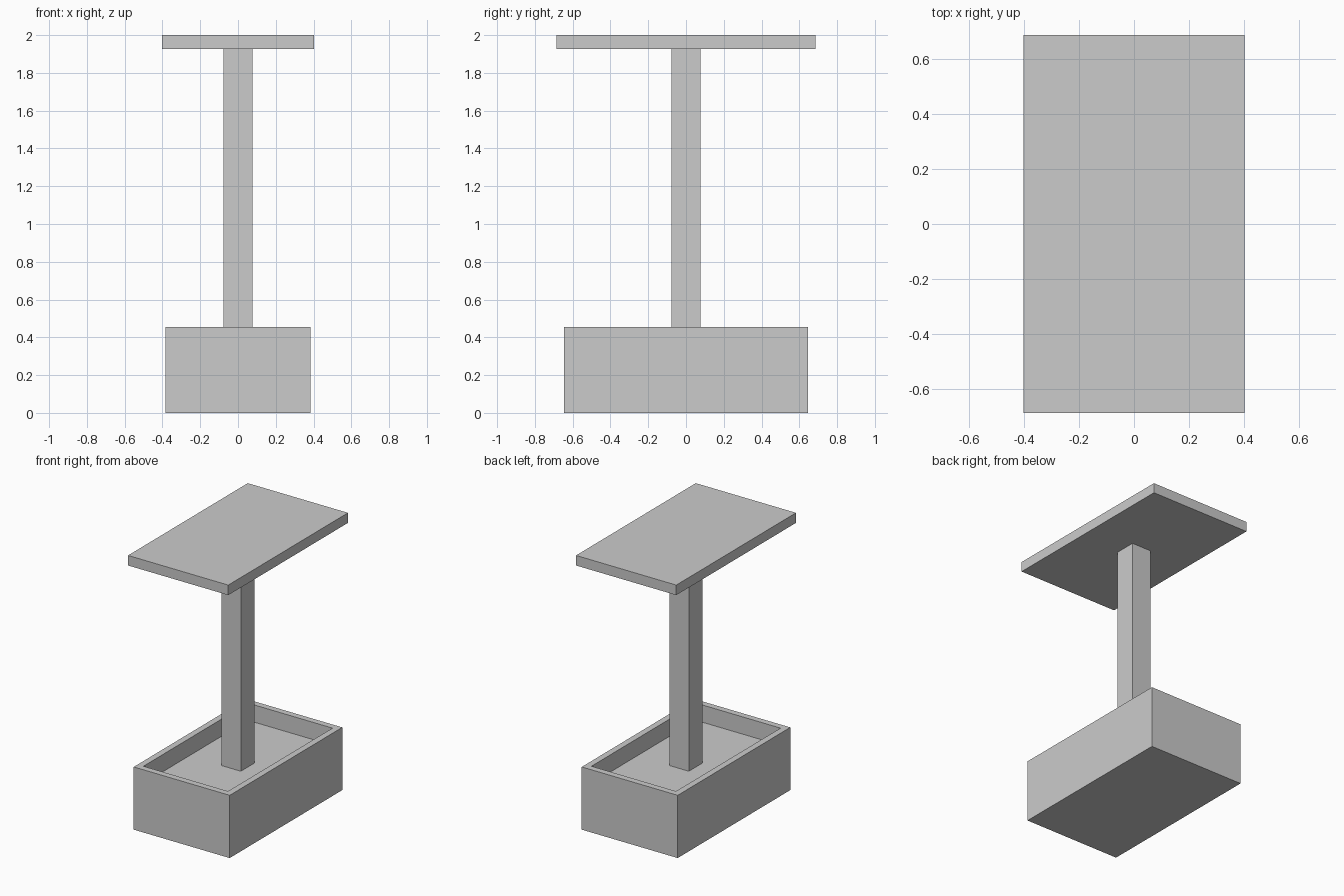
import bpy, bmesh

if "Cube" in bpy.data.objects:
    bpy.data.objects.remove(bpy.data.objects["Cube"])


def box(name, hx, hy, z0, z1):
    """Box centred on x/y with half sizes hx, hy, spanning z0 to z1."""
    bm = bmesh.new()
    bmesh.ops.create_cube(bm, size=2.0)
    for v in bm.verts:
        v.co = (v.co.x * hx, v.co.y * hy, z1 if v.co.z > 0 else z0)
    mesh = bpy.data.meshes.new(name)
    bm.to_mesh(mesh)
    bm.free()
    obj = bpy.data.objects.new(name, mesh)
    bpy.context.collection.objects.link(obj)
    return obj


FLOOR = 0.33

# Planter-like base with an inset, sunken top
base = box("base_tray", 0.385, 0.645, 0.0, 0.455)
bm = bmesh.new()
bm.from_mesh(base.data)
bm.normal_update()
top = max(bm.faces, key=lambda f: f.calc_center_median().z)
bmesh.ops.inset_region(bm, faces=[top], thickness=0.065)
# Extrude the inner face down to make the recess
ext = bmesh.ops.extrude_discrete_faces(bm, faces=[top])
for v in ext["faces"][0].verts:
    v.co.z = FLOOR
bmesh.ops.recalc_face_normals(bm, faces=bm.faces)
bm.to_mesh(base.data)
bm.free()

# Square post standing on the recess floor
box("post", 0.077, 0.077, FLOOR, 1.927)

# Flat table top
box("top_slab", 0.402, 0.686, 1.927, 2.0)
